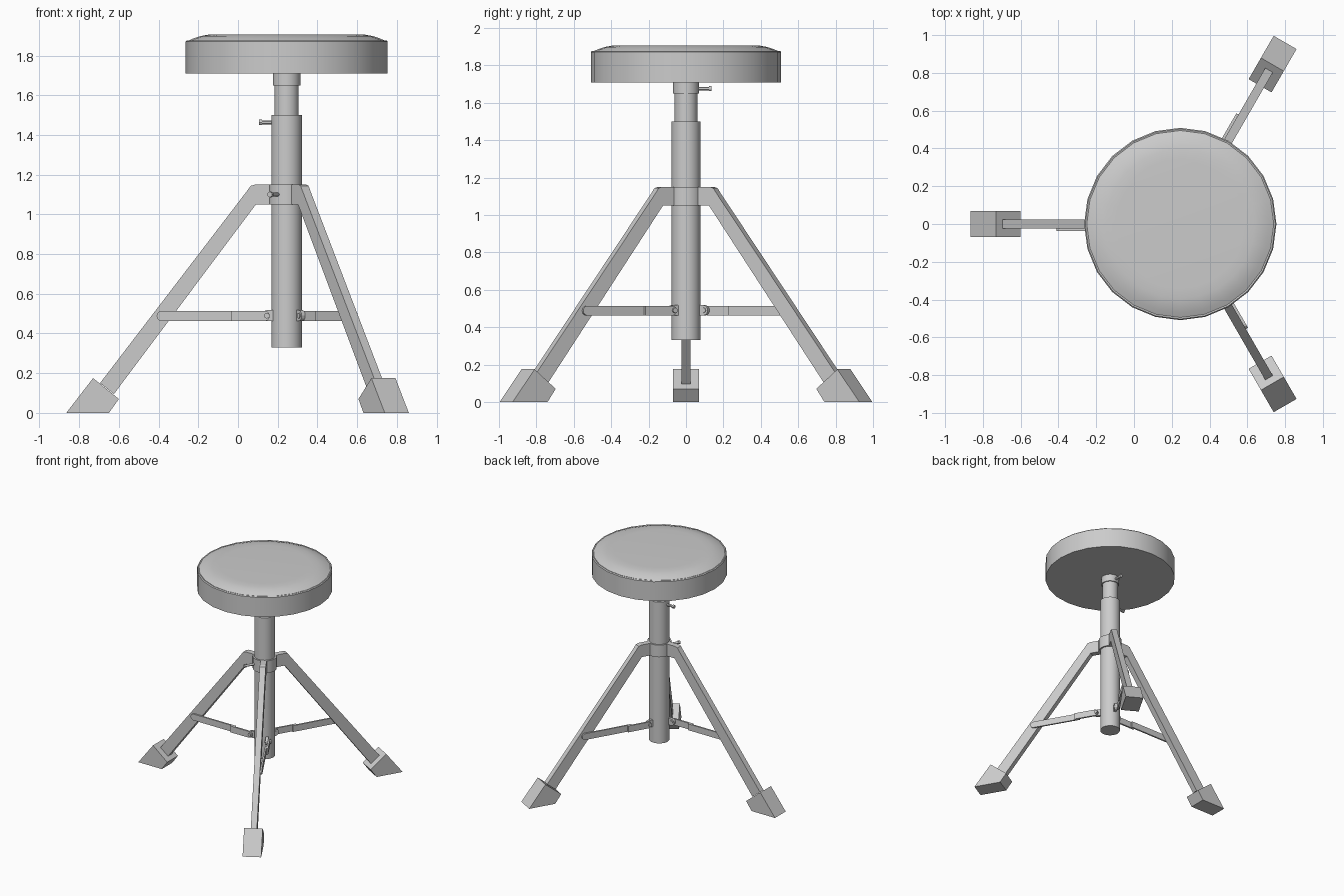
import bpy, bmesh, math
from mathutils import Matrix, Vector

cube = bpy.data.objects.get("Cube")
if cube:
    bpy.data.objects.remove(cube, do_unlink=True)

CX = 0.245  # column axis
AXIS = Matrix.Translation((CX, 0, 0))

grey = bpy.data.materials.new("light_grey")
grey.use_nodes = True
COLOUR = (0.6, 0.6, 0.6, 1)
grey.diffuse_color = COLOUR
grey.node_tree.nodes["Principled BSDF"].inputs["Base Color"].default_value = COLOUR


def finish(name, bm, matrix, smooth=None):
    bmesh.ops.recalc_face_normals(bm, faces=bm.faces)
    mesh = bpy.data.meshes.new(name)
    bm.to_mesh(mesh)
    bm.free()
    mesh.materials.append(grey)
    obj = bpy.data.objects.new(name, mesh)
    bpy.context.collection.objects.link(obj)
    obj.matrix_world = matrix
    if smooth:
        bpy.ops.object.select_all(action='DESELECT')
        obj.select_set(True)
        bpy.context.view_layer.objects.active = obj
        bpy.ops.object.shade_smooth_by_angle(angle=math.radians(smooth))
    return obj


def lathe(name, profile, sides, matrix=AXIS, smooth=30):
    """Stack of rings (radius, height), capped at both ends."""
    bm = bmesh.new()
    rings = [[bm.verts.new((r * math.cos(math.tau * i / sides),
                            r * math.sin(math.tau * i / sides), z))
              for i in range(sides)] for r, z in profile]
    for low, high in zip(rings, rings[1:]):
        for i in range(sides):
            j = (i + 1) % sides
            bm.faces.new((low[i], low[j], high[j], high[i]))
    bm.faces.new(rings[0])
    bm.faces.new(rings[-1])
    return finish(name, bm, matrix, smooth)


def plate(name, outline, y0, y1, matrix):
    """Side outline (radius, height) extruded across the leg."""
    bm = bmesh.new()
    face = bm.faces.new([bm.verts.new((r, y0, z)) for r, z in outline])
    new = bmesh.ops.extrude_face_region(bm, geom=[face])["geom"]
    moved = [v for v in new if isinstance(v, bmesh.types.BMVert)]
    bmesh.ops.translate(bm, verts=moved, vec=(0, y1 - y0, 0))
    return finish(name, bm, matrix)


def bar_outline(r0, r1, z, h, round_in, round_out):
    """Horizontal bar outline with optional rounded ends."""
    pts = []
    for centre, start, rounded in ((r1 - h, -90, round_out), (r0 + h, 90, round_in)):
        side = 1 if start < 0 else -1
        if rounded:
            for k in range(7):
                a = math.radians(start + 30 * k)
                pts.append((centre + h * math.cos(a), z + h * math.sin(a)))
        else:
            pts += [(centre + side * h, z - side * h), (centre + side * h, z + side * h)]
    return pts


def knob(name, angle, z, r0, r1, thick, head):
    """Clamp screw pointing outwards from the column."""
    turn = Matrix.Rotation(math.radians(angle), 4, 'Z') @ Matrix.Rotation(math.pi / 2, 4, 'Y')
    m = Matrix.Translation((CX, 0, z)) @ turn
    return lathe(name, [(thick, r0), (thick, r1 - 0.015), (head, r1 - 0.015), (head, r1)], 12, m)


# Seat cushion with a narrow seam and a softly domed top
lathe("seat", [(0.509, 1.709), (0.509, 1.87), (0.503, 1.877), (0.495, 1.875),
               (0.47, 1.886), (0.435, 1.898), (0.395, 1.905), (0.34, 1.907)], 24)

# Telescopic column
lathe("outer_tube", [(0.077, 0.33), (0.077, 1.5)], 32)
lathe("inner_tube", [(0.061, 1.45), (0.061, 1.66)], 32)
lathe("seat_socket", [(0.069, 1.65), (0.069, 1.712)], 32)
lathe("leg_collar", [(0.09, 1.05), (0.09, 1.15)], 32)

# Clamp screws
knob("height_screw", 180, 1.463, 0.07, 0.14, 0.01, 0.014)
knob("seat_screw", 90, 1.675, 0.06, 0.137, 0.01, 0.013)
knob("collar_screw", 240, 1.1, 0.08, 0.17, 0.009, 0.014)

LEG = [(0.07, 1.05), (0.155, 1.05), (0.87, 0.095), (0.94, 0.15),
       (0.198, 1.12), (0.182, 1.143), (0.16, 1.15), (0.07, 1.15)]
FOOT = [(0.975, 0.175), (1.11, 0), (0.895, 0), (0.845, 0.07)]

# Three legs, each with a foot and a folding brace
for label, angle in (("right", 180), ("back_left", 60), ("front_left", -60)):
    m = AXIS @ Matrix.Rotation(math.radians(angle), 4, 'Z')
    plate(label + "_leg", LEG, -0.023, 0.023, m)
    plate(label + "_foot", FOOT, -0.07, 0.07, m)
    plate(label + "_outer_brace", bar_outline(0.245, 0.655, 0.488, 0.026, False, True),
          0.023, 0.036, m)
    plate(label + "_inner_brace", bar_outline(0.085, 0.28, 0.488, 0.026, True, False),
          0.036, 0.05, m)
    plate(label + "_brace_lug", bar_outline(0.045, 0.125, 0.49, 0.028, True, True),
          0.015, 0.036, m)
    pin = m @ Matrix.Translation((0.1, 0, 0.49)) @ Matrix.Rotation(-math.pi / 2, 4, 'X')
    lathe(label + "_brace_pin", [(0.014, 0.01), (0.014, 0.06)], 12, pin)
